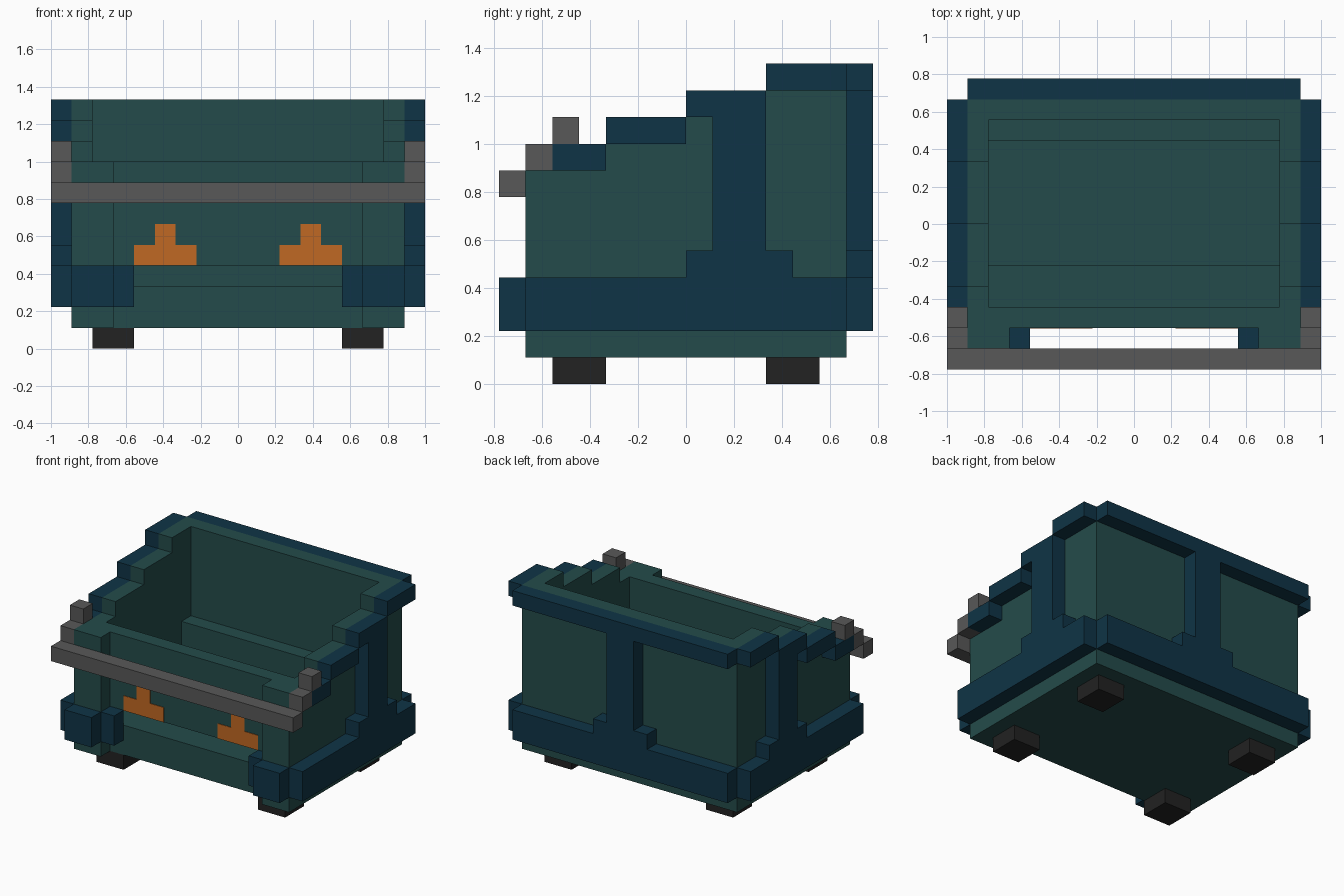
import bpy, bmesh

U = 1 / 9  # one block of the model's grid

cube = bpy.data.objects.get("Cube")
if cube:
    bpy.data.objects.remove(cube, do_unlink=True)


def material(name, rgb):
    m = bpy.data.materials.new(name)
    m.use_nodes = True
    col = (*rgb, 1)
    m.diffuse_color = col
    bsdf = next(n for n in m.node_tree.nodes if n.type == 'BSDF_PRINCIPLED')
    bsdf.inputs["Base Color"].default_value = col
    bsdf.inputs["Roughness"].default_value = 0.9
    return m


TEAL = material("teal", (0.0176, 0.0704, 0.0690))
NAVY = material("navy", (0.0048, 0.0343, 0.0612))
GREY = material("grey", (0.0976, 0.0976, 0.0976))
ORANGE = material("orange", (0.527, 0.138, 0.0168))
BLACK = material("black", (0.0159, 0.0159, 0.0159))


def finish(name, bm, mat):
    bmesh.ops.recalc_face_normals(bm, faces=bm.faces)
    bmesh.ops.scale(bm, vec=(U, U, U), verts=bm.verts)
    me = bpy.data.meshes.new(name)
    bm.to_mesh(me)
    bm.free()
    me.materials.append(mat)
    ob = bpy.data.objects.new(name, me)
    bpy.context.collection.objects.link(ob)
    return ob


def add_box(bm, x0, x1, y0, y1, z0, z1):
    for v in bmesh.ops.create_cube(bm, size=1)["verts"]:
        v.co = (x1 if v.co.x > 0 else x0,
                y1 if v.co.y > 0 else y0,
                z1 if v.co.z > 0 else z0)


def boxes(name, mat, *dims, mirror=False):
    """Blocks in grid units, optionally repeated on the other side of x = 0."""
    bm = bmesh.new()
    for d in dims:
        add_box(bm, *d)
        if mirror:
            add_box(bm, -d[1], -d[0], *d[2:])
    return finish(name, bm, mat)


def prism(name, mat, outline, axis, lo, hi):
    """Extrude a flat outline along x (outline = y, z) or y (outline = x, z)."""
    bm = bmesh.new()
    pos = (lambda p, t: (t, *p)) if axis == 'x' else (lambda p, t: (p[0], t, p[1]))
    face = bm.faces.new([bm.verts.new(pos(p, lo)) for p in outline])
    new = bmesh.ops.extrude_face_region(bm, geom=[face])["geom"]
    move = (hi - lo, 0, 0) if axis == 'x' else (0, hi - lo, 0)
    bmesh.ops.translate(bm, vec=move,
                        verts=[g for g in new if isinstance(g, bmesh.types.BMVert)])
    return finish(name, bm, mat)


# Stepped side walls and side trim
wall = [(-6, 1), (6, 1), (6, 12), (3, 12), (3, 11), (0, 11),
        (0, 10), (-3, 10), (-3, 9), (-6, 9)]
trim = [(-6, 2), (6, 2), (6, 4), (4, 4), (4, 5), (3, 5), (3, 11), (6, 11),
        (6, 12), (3, 12), (3, 11.001), (0, 11), (0, 10), (1, 10), (1, 5),
        (0, 5), (0, 4), (-6, 4)]
trim[10] = (2.999, 11)
trim = [p for i, p in enumerate(trim) if i not in (6, 7, 8, 9, 10)]
trim.insert(6, (3, 11))  # band, foot and pillar up to the third step
for side, s in (("right", -1), ("left", 1)):
    prism(side + "_wall", TEAL, wall, 'x', 7 * s, 8 * s)
    prism(side + "_trim", NAVY, trim, 'x', 8 * s, 9 * s)

boxes("side_top_trim", NAVY,
      (8, 9, 3, 6, 11, 12), (8, 9, -3, 0, 9, 10), (8, 9, -5, -3, 8, 9), mirror=True)

# Tub: floor, back wall, inner ledges, front wall over a slot, corner posts
boxes("floor", TEAL, (-7, 7, -2, 5, 1, 2))
boxes("front_sill", TEAL, (-7, 7, -5, -2, 1, 3))
boxes("back_wall", TEAL, (-7, 7, 5, 6, 1, 12))
boxes("back_ledge", TEAL, (-7, 7, 4, 5, 2, 6))
boxes("front_wall", TEAL, (-7, 7, -5, -4, 4, 9))
boxes("front_ledge", TEAL, (-7, 7, -3, -2, 3, 6), (-7, 7, -4, -3, 4, 6))
boxes("front_posts", TEAL, (6, 7, -6, -5, 1, 9), mirror=True)

# Back trim: lower band, central pillar with foot, top rail
prism("back_trim", NAVY,
      [(-8, 2), (8, 2), (8, 4), (2, 4), (2, 5), (1, 5), (1, 11), (8, 11), (8, 12),
       (-8, 12), (-8, 11), (-1, 11), (-1, 5), (-2, 5), (-2, 4), (-8, 4)], 'y', 6, 7)

# Front corner guards wrapping into the recess
boxes("front_corner_guards", NAVY,
      (6, 8, -7, -6, 2, 4), (5, 6, -6, -5, 2, 4), mirror=True)

# Front bar and its stepped ends
boxes("front_bar", GREY, (-9, 9, -7, -6, 7, 8))
boxes("bar_ends", GREY, (8, 9, -6, -5, 8, 9), (8, 9, -5, -4, 9, 10), mirror=True)

# Front lamps as thin plates
lamp = [(2, 4), (5, 4), (5, 5), (4, 5), (4, 6), (3, 6), (3, 5), (2, 5)]
for side, s in (("right", -1), ("left", 1)):
    prism(side + "_lamp", ORANGE, [(x * s, z) for x, z in lamp], 'y', -5.04, -5)

# Feet
boxes("feet", BLACK, (5, 7, -5, -3, 0, 1), (5, 7, 3, 5, 0, 1), mirror=True)
